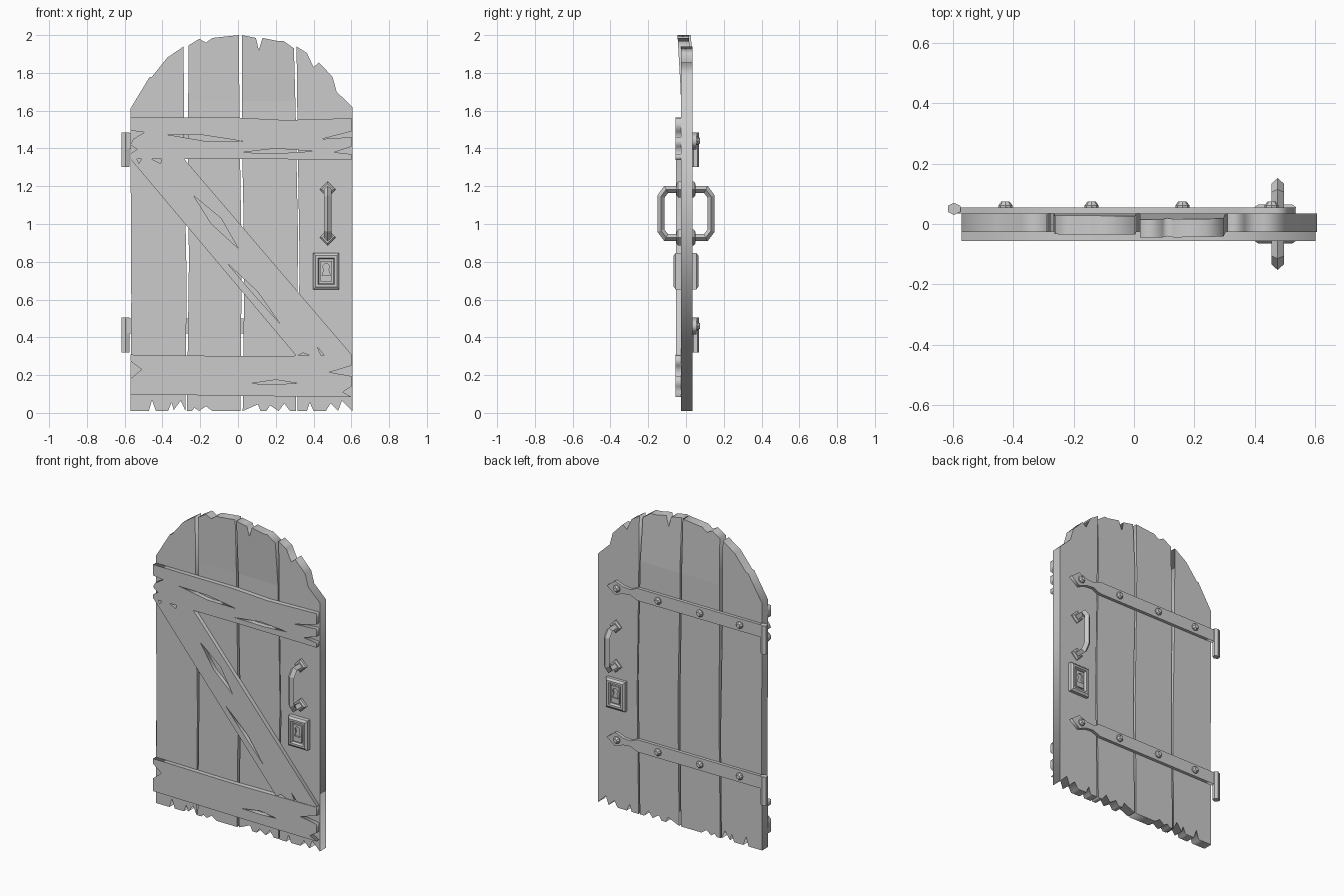
import bpy, bmesh, math
from mathutils import Vector

if "Cube" in bpy.data.objects:
    bpy.data.objects.remove(bpy.data.objects["Cube"])


def finish(name, bm):
    bmesh.ops.remove_doubles(bm, verts=bm.verts, dist=1e-5)
    bmesh.ops.recalc_face_normals(bm, faces=bm.faces)
    me = bpy.data.meshes.new(name)
    bm.to_mesh(me)
    bm.free()
    ob = bpy.data.objects.new(name, me)
    bpy.context.collection.objects.link(ob)
    return ob


def plate(name, outline, y0, y1, holes=(), lean=0.0):
    """Front-view outline (x, z), with holes, extruded from y0 to y1."""
    cu = bpy.data.curves.new(name, 'CURVE')
    cu.dimensions, cu.fill_mode = '2D', 'BOTH'
    cu.extrude = abs(y1 - y0) / 2
    for loop in (outline, *holes):
        sp = cu.splines.new('POLY')
        sp.points.add(len(loop) - 1)
        for p, (x, z) in zip(sp.points, loop):
            p.co = (x, z, 0, 1)
        sp.use_cyclic_u = True
    tmp = bpy.data.objects.new(name + "_tmp", cu)
    bpy.context.collection.objects.link(tmp)
    dg = bpy.context.evaluated_depsgraph_get()
    me = bpy.data.meshes.new_from_object(tmp.evaluated_get(dg))
    bm = bmesh.new()
    bm.from_mesh(me)
    bpy.data.objects.remove(tmp)
    bpy.data.curves.remove(cu)
    bpy.data.meshes.remove(me)
    for v in bm.verts:
        v.co = Vector((v.co.x, (y0 + y1) / 2 - v.co.z, v.co.y))
    if lean:
        bmesh.ops.remove_doubles(bm, verts=bm.verts, dist=1e-5)
        bmesh.ops.bisect_plane(bm, geom=bm.verts[:] + bm.edges[:] + bm.faces[:],
                               plane_co=(0, 0, 1.65), plane_no=(0, 0, 1))
        for v in bm.verts:
            v.co.y -= lean * max(0, v.co.z - 1.65) / 0.35
    return finish(name, bm)


def loft(name, cx, cz, rings, n, phase=0.0):
    """n-sided rings (rx, rz, y) joined along y and capped."""
    bm = bmesh.new()
    prev = None
    for rx, rz, y in rings:
        ring = [bm.verts.new((cx + rx * math.cos(phase + i * math.tau / n), y,
                              cz + rz * math.sin(phase + i * math.tau / n))) for i in range(n)]
        if prev:
            for i in range(n):
                bm.faces.new((prev[i], prev[i - 1], ring[i - 1], ring[i]))
        else:
            bm.faces.new(ring)
        prev = ring
    bm.faces.new(prev)
    return finish(name, bm)


# Planks: ragged top (left to right), right side, ragged bottom (right to left), left side
plate("plank_1", [(-.57, 1.61), (-.47, 1.775), (-.455, 1.78), (-.375, 1.88), (-.288, 1.94),
                  (-.285, 1.4), (-.272, .7), (-.278, .01), (-.303, .065), (-.34, .015), (-.352, .055),
                  (-.37, .01), (-.435, .01), (-.455, .07), (-.472, .01), (-.57, .01), (-.565, .6)],
      -.027, .035)
plate("plank_2", [(-.262, 1.945), (-.205, 1.98), (-.17, 1.96), (-.135, 1.985), (.004, 2.0),
                  (.01, 1.4), (.02, .8), (.012, .01), (-.135, .01), (-.17, .035), (-.205, .01),
                  (-.23, .027), (-.245, .01), (-.27, .01), (-.26, .8), (-.265, 1.4)],
      -.027, .035, lean=.008)
plate("plank_3", [(.02, 2.0), (.095, 1.985), (.11, 1.92), (.13, 1.985), (.215, 1.968), (.24, 1.97),
                  (.296, 1.93), (.305, 1.6), (.318, .9), (.306, .01), (.275, .01), (.245, .05),
                  (.215, .01), (.17, .04), (.15, .01), (.12, .01), (.105, .045), (.025, .01),
                  (.034, .8), (.02, 1.5)], -.025, .035, lean=.02)
plate("plank_4", [(.31, 1.94), (.365, 1.905), (.4, 1.83), (.428, 1.855), (.5, 1.78), (.522, 1.7),
                  (.605, 1.62), (.605, .01), (.55, .065), (.53, .01), (.49, .05), (.465, .01),
                  (.4, .01), (.38, .055), (.365, .01), (.315, .01), (.326, .8), (.315, 1.5)],
      -.027, .035)

# Front ledges and diagonal brace, with split ends and cracks
plate("top_ledge", [(-.57, 1.565), (0, 1.563), (.25, 1.55), (.6, 1.56), (.6, 1.49), (.445, 1.45),
                    (.6, 1.46), (.6, 1.41), (.51, 1.38), (.6, 1.37), (.6, 1.34), (0, 1.345),
                    (-.57, 1.345), (-.57, 1.37), (-.535, 1.395), (-.57, 1.42), (-.555, 1.45),
                    (-.495, 1.485), (-.57, 1.495)], -.056, -.024,
      [[(-.385, 1.475), (-.18, 1.47), (.025, 1.438), (-.18, 1.44)],
       [(.015, 1.378), (.2, 1.4), (.395, 1.385), (.23, 1.375)]])
plate("bottom_ledge", [(-.57, .308), (0, .3), (.6, .305), (.6, .25), (.485, .215), (.6, .195),
                       (.6, .14), (.555, .11), (.6, .085), (.2, .088), (-.57, .098), (-.57, .18),
                       (-.51, .23), (-.57, .275)], -.056, -.024,
      [[(.065, .155), (.2, .175), (.315, .157), (.21, .152)]])
plate("diagonal_brace", [(-.57, 1.345), (-.535, 1.343), (-.525, 1.32), (-.51, 1.345), (-.465, 1.347),
                         (-.41, 1.32), (-.405, 1.345), (-.285, 1.345), (.6, .31), (.6, .305),
                         (.46, .3), (.42, .35), (.44, .303), (.39, .3), (.345, .318), (.31, .3)],
      -.052, -.025,
      [[(-.235, 1.15), (-.09, 1.03), (0, .872), (-.14, 1.0)],
       [(-.055, .79), (.105, .64), (.22, .475), (.055, .66)]])

# Back straps with spear heads, rivets and hinge barrels
half = [(.31, .04), (.36, .018), (.41, .022), (.47, .045)]
for tag, z in (("upper", 1.44), ("lower", .46)):
    up = [(x, z + h) for x, h in half]
    down = [(x, z - h) for x, h in reversed(half)]
    plate(tag + "_strap", [(-.59, z + .04)] + up + [(.53, z)] + down + [(-.59, z - .04)], .034, .055)
    for x in (-.425, -.14, .16, .455):
        loft(tag + "_strap_rivet", x, z, [(.023, .023, .05), (.023, .023, .062), (.013, .013, .075)], 8)
    bpy.ops.mesh.primitive_cylinder_add(vertices=6, radius=1, depth=.185, location=(-.595, .05, z - .047))
    bpy.context.object.scale = (.024, .02, 1)
    bpy.context.object.name = tag + "_hinge_barrel"

# Handles and locks, same on front (-1) and back (+1)
HX = .475
keyhole = [(.465 + .018 * math.cos(math.radians(a)), .775 + .018 * math.sin(math.radians(a)))
           for a in range(-50, 231, 40)] + [(.443, .73), (.487, .73)]
keyhole = [(x, z) for x, z in keyhole]
path = [(.03, 1.183), (.105, 1.183), (.133, 1.145), (.133, .965), (.105, .928), (.03, .928)]
for tag, s in (("front", -1), ("back", 1)):
    # bar with a diamond section, mitred at each bend
    bm, prev = bmesh.new(), None
    pts = [Vector(p) for p in path]
    for i, p in enumerate(pts):
        a = (p - pts[i - 1]).normalized() if i else None
        b = (pts[i + 1] - p).normalized() if i < len(pts) - 1 else a
        a = a or b
        t = (a + b).normalized()
        n = Vector((-t.y, t.x)) * .019 / max(t.dot(a), .5)
        ring = [bm.verts.new((HX + dx, s * (p.x + k * n.x), p.y + k * n.y))
                for dx, k in ((.021, 0), (0, 1), (-.021, 0), (0, -1))]
        if prev:
            for j in range(4):
                bm.faces.new((prev[j], prev[j - 1], ring[j - 1], ring[j]))
        else:
            bm.faces.new(ring)
        prev = ring
    bm.faces.new(prev)
    finish(tag + "_handle_bar", bm)
    for z in (1.183, .928):
        loft(tag + "_handle_mount", HX, z,
             [(.042, .042, s * .02), (.042, .042, s * .042), (.03, .03, s * .05)], 4)
    # stepped lock plate with a recessed keyhole panel
    r = math.sqrt(2)
    loft(tag + "_lock_plate", .467, .75,
         [(w * r, h * r, s * y) for w, h, y in ((.069, .096, .02), (.069, .096, .055), (.056, .083, .065),
                                                (.044, .071, .065), (.038, .065, .05))], 4, math.pi / 4)
    kx = [(x + .002, z - .002) for x, z in keyhole]
    plate(tag + "_keyhole_panel", [(.437, .695), (.497, .695), (.497, .805), (.437, .805)],
          s * .048, s * .06, [kx])
